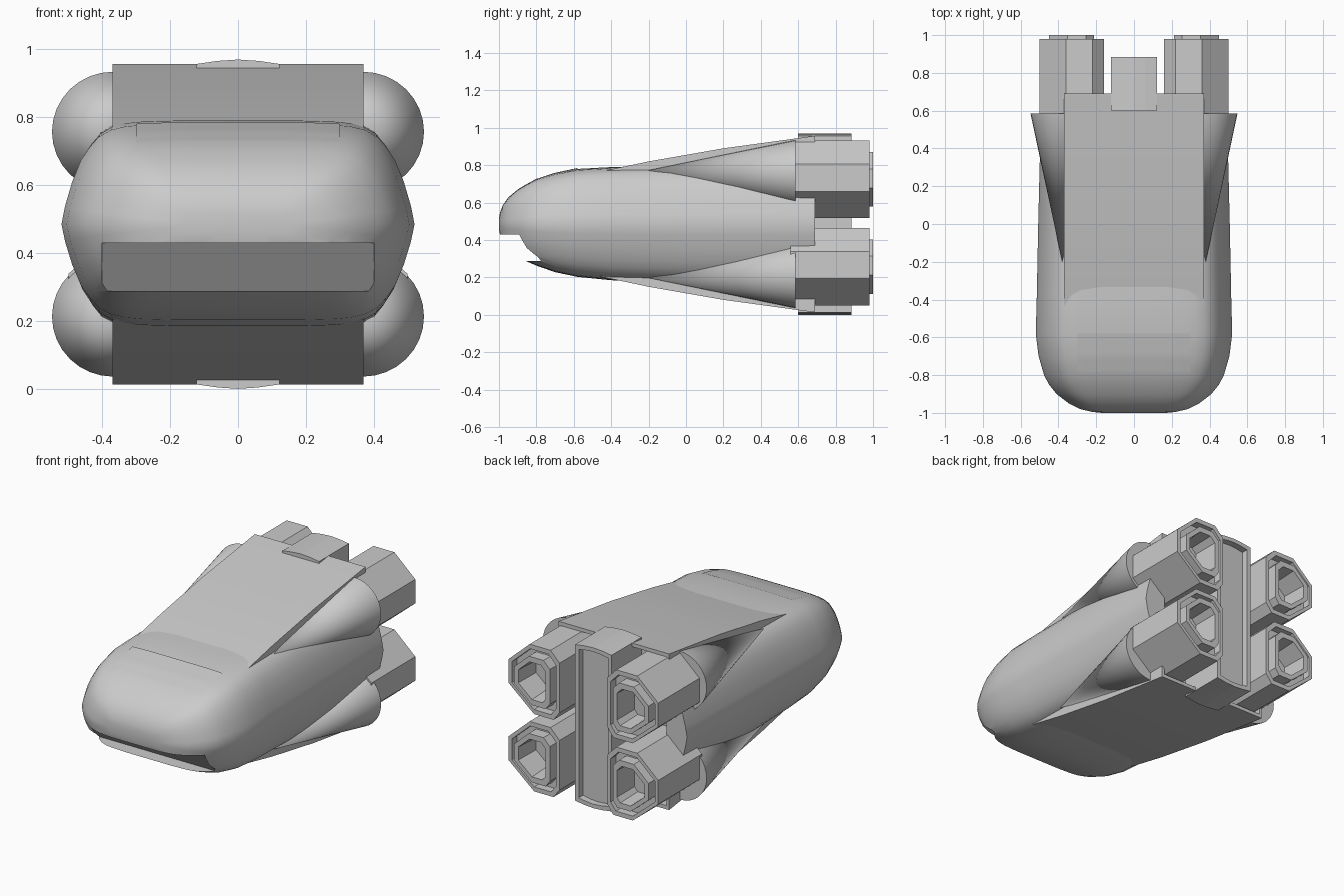
import bpy, bmesh
from mathutils import Vector

if "Cube" in bpy.data.objects:
    bpy.data.objects.remove(bpy.data.objects["Cube"])

MID = 0.485


def finish(name, bm, smooth=None):
    bmesh.ops.recalc_face_normals(bm, faces=bm.faces)
    me = bpy.data.meshes.new(name)
    bm.to_mesh(me)
    bm.free()
    ob = bpy.data.objects.new(name, me)
    bpy.context.collection.objects.link(ob)
    if smooth:
        shade(ob, smooth)
    return ob


def shade(ob, angle):
    bpy.ops.object.select_all(action='DESELECT')
    ob.select_set(True)
    bpy.context.view_layer.objects.active = ob
    bpy.ops.object.shade_smooth_by_angle(angle=angle)


def loft(name, rings, smooth=None, closed=True):
    bm = bmesh.new()
    vs = [[bm.verts.new(p) for p in r] for r in rings]
    n = len(rings[0])
    for a, b in zip(vs, vs[1:]):
        for i in range(n if closed else n - 1):
            j = (i + 1) % n
            bm.faces.new((a[i], a[j], b[j], b[i]))
    if closed:
        bm.faces.new(vs[0])
        bm.faces.new(vs[-1])
    return finish(name, bm, smooth)


def prism(name, yz, half):
    return loft(name, [[(x, y, z) for y, z in yz] for x in (-half, half)])


def cut(ob, *cutters):
    for c in cutters:
        m = ob.modifiers.new("cut", 'BOOLEAN')
        m.object, m.operation, m.solver = c, 'DIFFERENCE', 'EXACT'
        bpy.context.view_layer.objects.active = ob
        bpy.ops.object.modifier_apply(modifier=m.name)


def lerp(table, t):
    for a, b in zip(table, table[1:]):
        if t <= b[0]:
            k = (t - a[0]) / (b[0] - a[0])
            return [p + (q - p) * k for p, q in zip(a, b)]
    return list(table[-1])


# hull stations: y, half width, top z, bottom z; and a quarter cross-section
STATIONS = [(-1.0, .17, .515, .455), (-.995, .22, .545, .43), (-.98, .285, .585, .385),
            (-.95, .345, .628, .34), (-.9, .41, .67, .305), (-.85, .45, .70, .285),
            (-.8, .476, .727, .263), (-.7, .505, .757, .228), (-.58, .52, .78, .203),
            (-.4, .515, .79, .185), (0, .507, .80, .17), (.69, .49, .80, .17)]
QUARTER = [(0, 1), (.35, 1), (.55, .99), (.64, .975), (.72, .94), (.79, .87), (.84, .77),
           (.89, .64), (.94, .42), (.98, .18), (1, 0)]


def hull_ring(y, w, zt, zb):
    q = QUARTER
    loop = q + [(x, -z) for x, z in q[-2::-1]]
    loop += [(-x, z) for x, z in loop[-2:0:-1]]
    return [(x * w, y, MID + z * ((zt - MID) if z > 0 else (MID - zb))) for x, z in loop]


hull = loft("hull", [hull_ring(*s) for s in STATIONS])

# full-height wedge carrying the flat top and bottom plates
top = [(-.46, .765), (-.2, .82), (.2, .89), (.69, .957)]
wedge = prism("deck_wedge", top + [(y, 2 * MID - z) for y, z in reversed(top)], .37)

# intake under the nose and hollow rear bay
intake = prism("intake_cutter", [(-1.2, .43), (-.885, .43), (-.775, .288), (-1.2, .288)], .4)
bay = prism("bay_cutter", [(.6, .035), (.8, .035), (.8, .935), (.6, .935)], .352)
cut(hull, intake, bay)
cut(wedge, bay)
for c in (intake, bay):
    bpy.data.objects.remove(c)
shade(hull, .6)
shade(wedge, .4)

# canopy panel standing barely proud of the hull
rows = []
for i in range(15):
    y = -.92 + .34 * i / 14
    _, w, zt, _ = lerp(STATIONS, y)
    row = []
    for j in range(17):
        x = -.3 + .6 * j / 16
        f = lerp(QUARTER, abs(x) / w)[1]
        row.append((x, y, MID + f * (zt - MID) - .003 + .008 * i / 14))
    rows.append(row)
loft("canopy_panel", rows, .6, closed=False)

# four conical engine fairings
from math import cos, sin, tau
for sx in (-1, 1):
    for sz, level in ((1, "upper"), (-1, "lower")):
        bm = bmesh.new()
        ring = [bm.verts.new((sx * (.368 + .18 * cos(tau * i / 32)), .585,
                              MID + sz * (.272 + .177 * sin(tau * i / 32)))) for i in range(32)]
        tip = bm.verts.new((sx * .38, -.2, MID + sz * .288))
        bm.faces.new(ring)
        for i in range(32):
            bm.faces.new((ring[i], ring[(i + 1) % 32], tip))
        finish(f"{level}_fairing", bm, .6)

# four eight-sided engines with stepped, hollow nozzles
OCT = [(.5, .66), (.5, .805), (.36, .932), (.22, .932), (.16, .87), (.16, .57), (.2, .517), (.33, .517)]
STEPS = [(1, .56), (1, .98), (.87, .98), (.87, .93), (.7, .93), (.7, 1.0), (.54, 1.0), (.5, .84)]
for sx in (-1, 1):
    for dz, level in ((0, "upper"), (-.467, "lower")):
        loft(f"{level}_engine",
             [[(sx * (.33 + (x - .33) * s), y, .724 + (z - .724) * s + dz) for x, z in OCT]
              for s, y in STEPS])

# central rear spine with a framed recess
SPINE = [(-.122, .957), (-.06, .966), (0, .97), (.06, .966), (.122, .957)]
SPINE += [(x, 2 * MID - z) for x, z in reversed(SPINE)]


def spine_ring(kx, kz, y):
    return [(x * kx, y, MID + (z - MID) * kz) for x, z in SPINE]


loft("rear_spine", [spine_ring(1, 1, .6), spine_ring(1, 1, .885), spine_ring(.8, .95, .885),
                    spine_ring(.8, .95, .845)])
